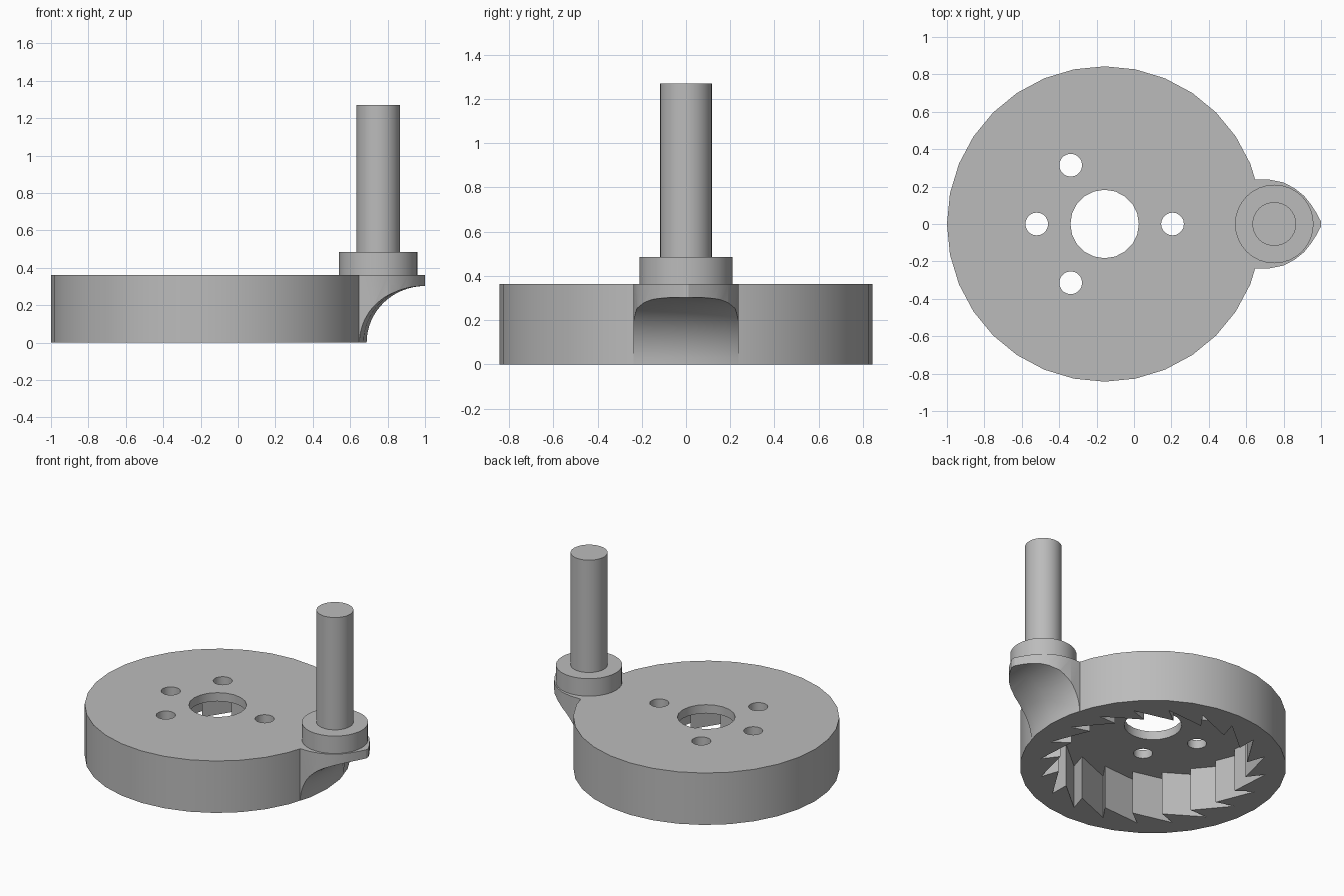
import bpy, bmesh
from math import sin, cos, pi, radians
from mathutils import Matrix, Vector

cube = bpy.data.objects.get("Cube")
if cube:
    bpy.data.objects.remove(cube, do_unlink=True)

HUB_X = -0.157      # wheel axis
WHEEL_R = 0.843
TOP = 0.363
FLOOR = 0.303       # underside of the wheel's top plate
PIN_X = 0.75        # handle axis

grey = bpy.data.materials.new("plain_grey")
grey.use_nodes = True
grey.diffuse_color = (0.5, 0.5, 0.5, 1)
grey.node_tree.nodes["Principled BSDF"].inputs["Base Color"].default_value = (0.5, 0.5, 0.5, 1)


def finish(name, bm):
    bmesh.ops.recalc_face_normals(bm, faces=bm.faces)
    mesh = bpy.data.meshes.new(name)
    bm.to_mesh(mesh)
    bm.free()
    mesh.materials.append(grey)
    obj = bpy.data.objects.new(name, mesh)
    bpy.context.collection.objects.link(obj)
    return obj


def prism(name, points, z0, z1):
    bm = bmesh.new()
    face = bm.faces.new([bm.verts.new((x, y, z0)) for x, y in points])
    ext = bmesh.ops.extrude_face_region(bm, geom=[face])
    verts = [g for g in ext["geom"] if isinstance(g, bmesh.types.BMVert)]
    bmesh.ops.translate(bm, verts=verts, vec=(0, 0, z1 - z0))
    return finish(name, bm)


def polar(cx, r, degrees, cy=0):
    a = radians(degrees)
    return cx + r * cos(a), cy + r * sin(a)


def circle(cx, cy, r, n=32):
    return [polar(cx, r, 360 * i / n, cy) for i in range(n)]


def boolean(target, tool, operation):
    mod = target.modifiers.new("boolean", 'BOOLEAN')
    mod.operation = operation
    mod.solver = 'EXACT'
    mod.object = tool
    bpy.context.view_layer.objects.active = target
    bpy.ops.object.modifier_apply(modifier=mod.name)
    bpy.data.objects.remove(tool, do_unlink=True)


# Lug: rounded, slightly pointed tongue that carries the handle
side = [(0.60, 0.238), (0.72, 0.238), (0.80, 0.222), (0.86, 0.19), (0.91, 0.15),
        (0.945, 0.106), (0.975, 0.06), (1.0, 0.012)]
lug = prism("lug", [(x, -y) for x, y in side] + side[::-1], 0, TOP)

# Concave underside of the lug, swept around the wheel axis
bm = bmesh.new()
inner, outer = WHEEL_R + 0.002, 1.157
profile = [(inner, -0.1)]
for i in range(17):
    a = pi / 2 * i / 16
    profile.append((outer - (outer - inner) * cos(a), FLOOR * sin(a)))
profile += [(1.4, FLOOR), (1.4, -0.1)]
face = bm.faces.new([bm.verts.new((HUB_X + r, 0, z)) for r, z in profile])
bmesh.ops.rotate(bm, verts=bm.verts, cent=(HUB_X, 0, 0), matrix=Matrix.Rotation(-pi / 4, 3, 'Z'))
bmesh.ops.spin(bm, geom=[face] + face.edges[:] + face.verts[:], cent=(HUB_X, 0, 0),
               axis=(0, 0, 1), angle=pi / 2, steps=8)
boolean(lug, finish("lug_scoop", bm), 'DIFFERENCE')

# Wheel body
wheel = prism("ratchet_wheel", circle(HUB_X, 0, WHEEL_R), 0, TOP)
boolean(wheel, lug, 'UNION')

# Hollow underside with hooked internal ratchet teeth
teeth = []
for k in range(20):
    start = -18 * k
    teeth += [polar(HUB_X, 0.72, start + 4), polar(HUB_X, 0.60, start + 8.5)]
boolean(wheel, prism("tooth_cavity", teeth, -0.1, FLOOR), 'DIFFERENCE')

# Axle hole and four small holes
boolean(wheel, prism("axle_hole", circle(HUB_X, 0, 0.183, 20), 0.2, 0.5), 'DIFFERENCE')
for angle in (0, 120, 180, 240):
    x, y = polar(HUB_X, 0.363, angle)
    boolean(wheel, prism("small_hole", circle(x, y, 0.061, 20), 0.2, 0.5), 'DIFFERENCE')

# Handle collar and pin
collar = prism("handle_collar", circle(PIN_X, 0, 0.21), TOP - 0.02, 0.485)
pin = prism("handle_pin", circle(PIN_X, 0, 0.117), 0.47, 1.27)

for obj in (wheel, collar, pin):
    bpy.ops.object.select_all(action='DESELECT')
    obj.select_set(True)
    bpy.context.view_layer.objects.active = obj
    bpy.ops.object.shade_smooth_by_angle(angle=radians(25))
